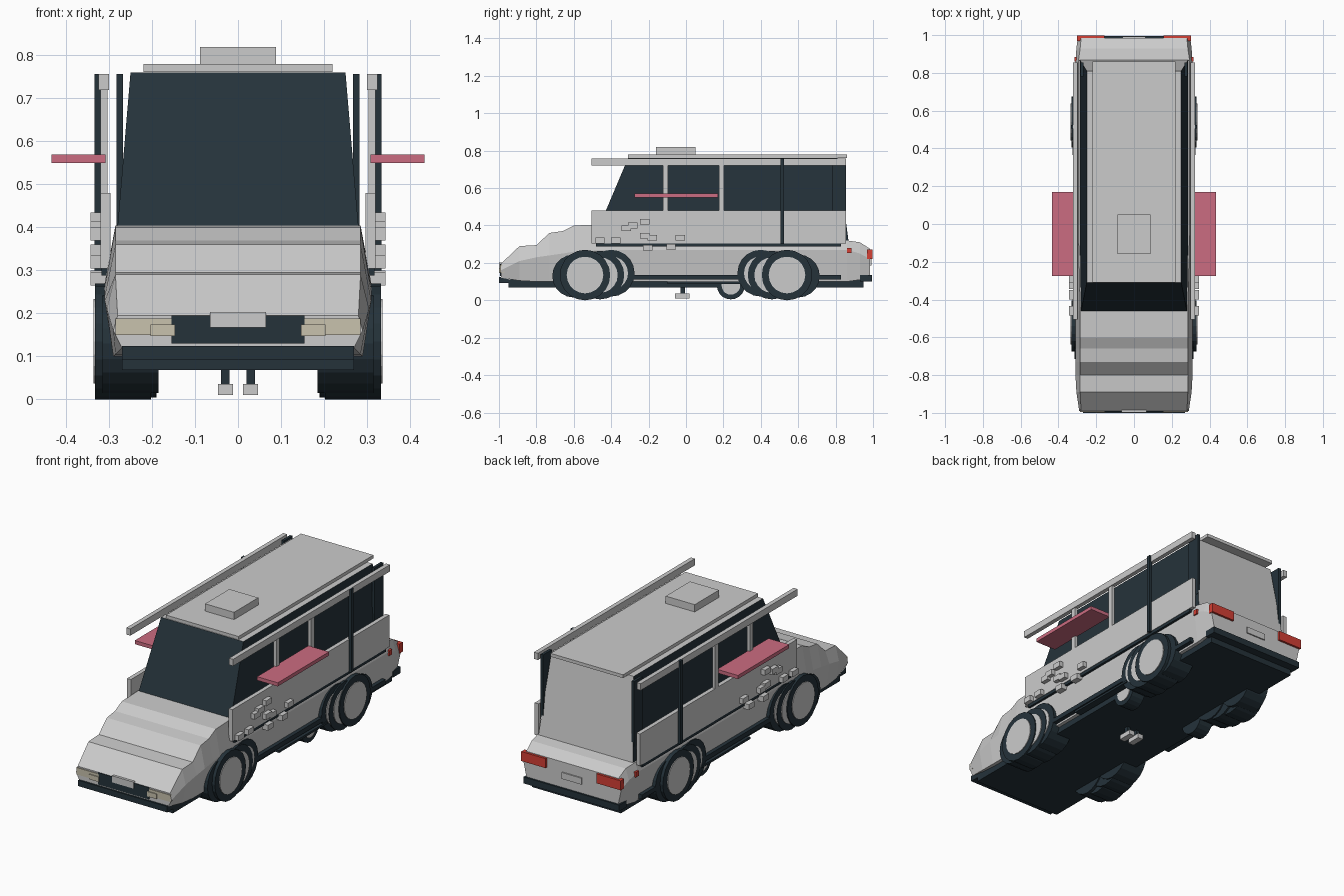
import bpy, bmesh, math
from mathutils import Matrix

old = bpy.data.objects.get("Cube")
if old:
    bpy.data.objects.remove(old)


def material(name, r, g, b):
    m = bpy.data.materials.new(name)
    m.use_nodes = True
    m.diffuse_color = (r, g, b, 1)
    m.node_tree.nodes["Principled BSDF"].inputs["Base Color"].default_value = (r, g, b, 1)
    return m


GREY = material("light grey", .6, .6, .6)
DARK = material("dark slate", .018, .032, .042)
PINK = material("pink", .6, .15, .22)
RED = material("red", .66, .05, .035)
BEIGE = material("beige", .58, .54, .42)


def finish(name, bm, *mats):
    bmesh.ops.recalc_face_normals(bm, faces=bm.faces)
    me = bpy.data.meshes.new(name)
    bm.to_mesh(me)
    bm.free()
    for m in mats:
        me.materials.append(m)
    ob = bpy.data.objects.new(name, me)
    bpy.context.collection.objects.link(ob)
    return ob


def box(name, x, y, z, mat):
    """Box from (low, high) ranges."""
    bm = bmesh.new()
    bmesh.ops.create_cube(bm, size=1)
    for v in bm.verts:
        v.co = [r[0] if c < 0 else r[1] for r, c in zip((x, y, z), v.co)]
    return finish(name, bm, mat)


def pair(name, x, y, z, mat):
    """Matching boxes on the left and right."""
    box(name + "_left", x, y, z, mat)
    box(name + "_right", (-x[1], -x[0]), y, z, mat)


def loft(name, rings, *mats):
    bm = bmesh.new()
    loops = [[bm.verts.new(p) for p in ring] for ring in rings]
    n = len(loops[0])
    for a, b in zip(loops, loops[1:]):
        for i in range(n):
            j = (i + 1) % n
            bm.faces.new((a[i], a[j], b[j], b[i]))
    bm.faces.new(loops[0])
    bm.faces.new(loops[-1])
    return finish(name, bm, *mats)


def disc(name, x, y, z, radius, width, mat, sides=20):
    bm = bmesh.new()
    bmesh.ops.create_cone(bm, cap_ends=True, segments=sides, radius1=radius,
                          radius2=radius, depth=width,
                          matrix=Matrix.Translation((x, y, z)) @ Matrix.Rotation(math.pi / 2, 4, 'Y'))
    return finish(name, bm, mat)


# Body shell: y, bottom, waist, top, waist half-width, top half-width
stations = [(-.99, .12, .16, .195, .29, .28), (-.89, .105, .21, .29, .305, .285),
            (-.80, .10, .23, .295, .31, .285), (-.73, .10, .24, .36, .31, .285),
            (-.66, .10, .25, .37, .31, .285), (-.60, .10, .26, .40, .31, .285),
            (-.46, .10, .27, .405, .31, .285), (.0, .10, .27, .32, .31, .295),
            (.86, .10, .27, .32, .31, .295), (.93, .11, .25, .31, .305, .285),
            (.985, .13, .22, .275, .298, .28)]
loft("body_shell", [[(-w + .02, y, b), (w - .02, y, b), (w, y, m), (t, y, h), (-t, y, h), (-w, y, m)]
                    for y, b, m, h, w, t in stations], GREY)

# Cabin: dark glass sides, light top and back
cabin = loft("cabin", [[(-w, f, z), (w, f, z), (w, r, z), (-w, r, z)]
                       for w, f, r, z in ((.288, -.50, .87, .31), (.25, -.31, .81, .76))], DARK, GREY)
for p in cabin.data.polygons:
    if p.normal.z > .9 or p.normal.y > .8:
        p.material_index = 1

# Roof plate and hatch
box("roof_plate", (-.22, .22), (-.31, .86), (.762, .78), GREY)
box("roof_hatch", (-.088, .088), (-.16, .05), (.78, .82), GREY)

# Side panels, rails, posts and shelves
pair("side_panel", (.297, .32), (-.505, .855), (.305, .48), GREY)
pair("panel_seam", (.29, .318), (-.48, .83), (.288, .305), DARK)
pair("roof_rail", (.30, .324), (-.505, .855), (.72, .757), GREY)
for i, y in enumerate((-.11, .19)):
    pair(f"side_post_{i}", (.303, .32), (y - .014, y + .014), (.47, .73), GREY)
pair("dark_post", (.318, .334), (.505, .525), (.30, .757), DARK)
pair("rear_pillar", (.268, .283), (.78, .855), (.40, .757), DARK)
pair("side_shelf", (.308, .434), (-.275, .17), (.55, .57), PINK)

# Scattered blocks on the flanks
blocks = [(-.46, .32), (-.375, .32), (-.32, .385), (-.285, .40), (-.22, .42), (-.22, .345),
          (-.18, .335), (-.03, .335), (-.205, .28), (-.08, .285)]
for i, (y, z) in enumerate(blocks):
    pair(f"flank_block_{i}", (.305, .343), (y - .025, y + .025), (z - .015, z + .015), GREY)

# Underside and sills
box("floor_pan", (-.27, .27), (-.95, .95), (.068, .112), DARK)
pair("sill", (.28, .315), (-.28, .83), (.11, .135), DARK)
pair("sill_step", (.28, .32), (-.10, .32), (.088, .10), DARK)
pair("exhaust_stem", (.02, .04), (-.03, -.005), (.03, .08), DARK)
pair("exhaust_block", (.012, .046), (-.06, .02), (.01, .036), GREY)

# Wheels: overlapping tyres clustered at each corner
cluster = [(.60, .13, .115, .315, 0), (.54, .135, .135, .332, .098),
           (.46, .135, .13, .322, .095), (.40, .145, .125, .315, .09)]
for side, sx in (("left", 1), ("right", -1)):
    for end, sy in (("front", -1), ("rear", 1)):
        for i, (y, z, r, x, hub) in enumerate(cluster):
            disc(f"{end}_{side}_tyre_{i}", sx * (x - .065), sy * y, z, r, .13, DARK)
            if hub:
                disc(f"{end}_{side}_hub_{i}", sx * x, sy * y, z, hub, .008, GREY)
    disc(f"inner_{side}_wheel", sx * .23, .24, .08, .075, .08, DARK)
    disc(f"inner_{side}_hub", sx * .27, .24, .08, .05, .008, GREY)

# Front: bumper, grille, lamps and plate
box("front_bumper", (-.27, .27), (-1, -.95), (.092, .124), DARK)
box("front_grille", (-.155, .155), (-.994, -.97), (.13, .195), DARK)
box("front_plate", (-.065, .065), (-.999, -.985), (.167, .203), GREY)
pair("headlamp", (.148, .285), (-.994, -.97), (.15, .188), BEIGE)
pair("fog_lamp", (.147, .204), (-.999, -.985), (.147, .174), BEIGE)

# Rear: bumper, lamps and plate
box("rear_bumper", (-.29, .29), (.93, .995), (.10, .135), DARK)
pair("tail_lamp", (.155, .302), (.968, .997), (.22, .272), RED)
pair("side_marker", (.295, .316), (.86, .885), (.252, .28), RED)
box("rear_plate", (-.06, .06), (.975, .992), (.185, .22), GREY)
